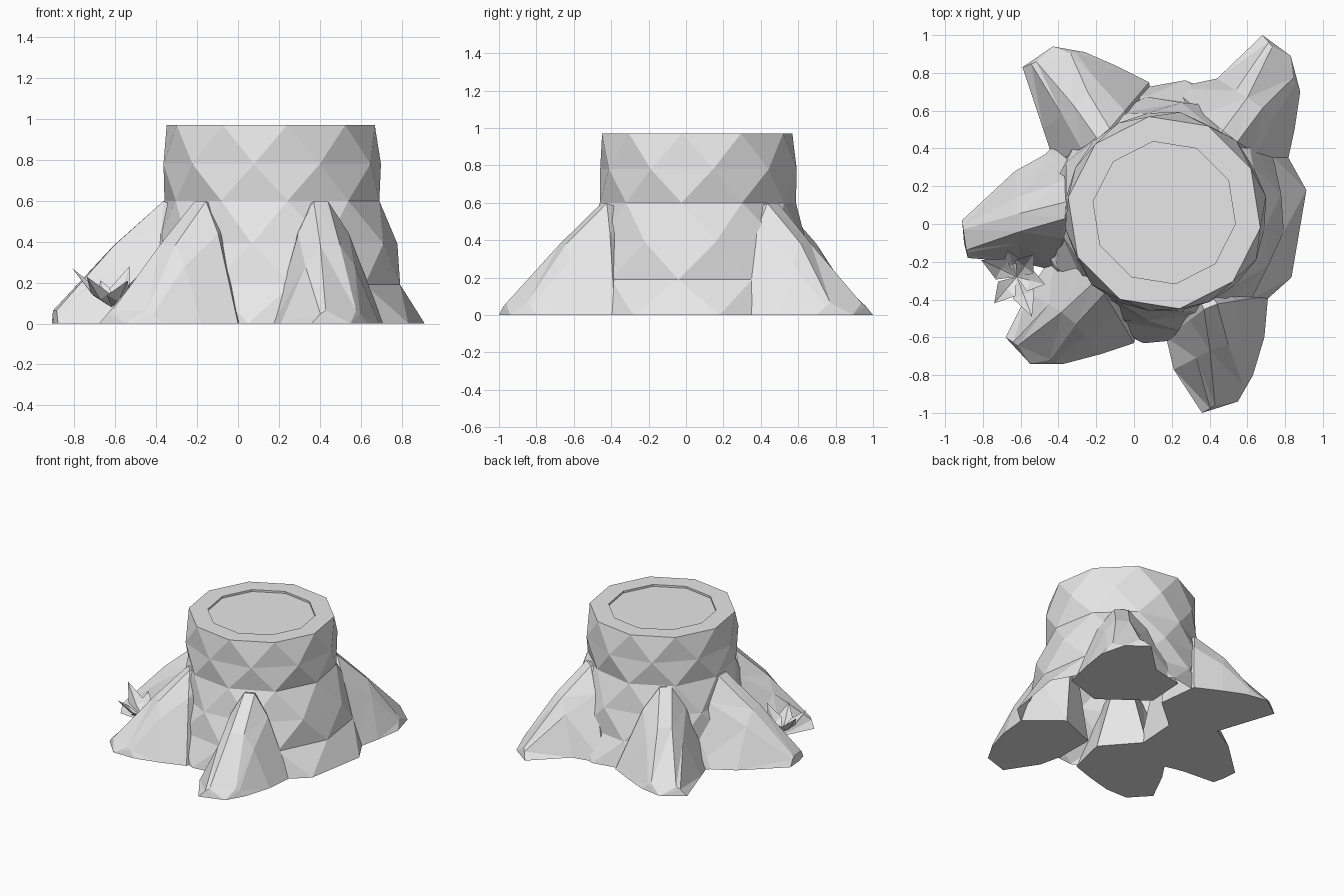
import bpy, bmesh, math, random
from mathutils import Vector

random.seed(4)
cube = bpy.data.objects.get("Cube")
if cube:
    bpy.data.objects.remove(cube)

grey = bpy.data.materials.new("pale grey wood")
grey.use_nodes = True
grey.diffuse_color = (0.8, 0.8, 0.8, 1)
grey.node_tree.nodes["Principled BSDF"].inputs["Base Color"].default_value = (0.8, 0.8, 0.8, 1)


def add(name, verts, faces):
    mesh = bpy.data.meshes.new(name)
    mesh.from_pydata([tuple(v) for v in verts], [], faces)
    mesh.materials.append(grey)
    bm = bmesh.new()
    bm.from_mesh(mesh)
    quads = [f for f in bm.faces if len(f.verts) == 4]
    bmesh.ops.triangulate(bm, faces=quads, quad_method='SHORT_EDGE')
    bmesh.ops.recalc_face_normals(bm, faces=bm.faces)
    bm.to_mesh(mesh)
    bm.free()
    obj = bpy.data.objects.new(name, mesh)
    bpy.context.collection.objects.link(obj)


# Trunk: staggered rings (height, radius, swell to the left side), with a sunken cut face
SIDES = 10
CENTRE = Vector((0.16, 0.06, 0))
rings = [(0, 0.7, 0.09), (0.19, 0.63, 0.03), (0.39, 0.575, 0.1),
         (0.6, 0.525, 0.01), (0.78, 0.535, 0.02), (0.97, 0.515, 0)]
verts, faces = [], []
for k, (z, r, swell) in enumerate(rings):
    for i in range(SIDES):
        a = math.tau * (i + 0.5 * (k % 2) + 0.25) / SIDES
        wobble = 1 + random.uniform(-0.02, 0.02) * (0 < k < 5)
        reach = r * wobble * (1 + swell * max(0, math.cos(a)))
        verts.append(CENTRE + Vector((reach * math.cos(a), reach * math.sin(a), z)))
for k in range(len(rings) - 1):
    for i in range(SIDES):
        j = (i + 1) % SIDES
        a, b, c, d = k * SIDES + i, k * SIDES + j, (k + 1) * SIDES + i, (k + 1) * SIDES + j
        faces += [(a, b, c), (b, d, c)] if k % 2 == 0 else [(a, d, c), (a, b, d)]
rim = (len(rings) - 1) * SIDES
for z in (0.97, 0.955):
    start = len(verts)
    for i in range(SIDES):
        p = (verts[rim + i] - CENTRE) * 0.74
        verts.append(CENTRE + Vector((p.x, p.y, z)))
    for i in range(SIDES):
        j = (i + 1) % SIDES
        faces.append((start - SIDES + i, start - SIDES + j, start + j, start + i))
faces.append(tuple(range(len(verts) - SIDES, len(verts))))
add("trunk", verts, faces)


# Roots: rounded ridges lofted from inside the trunk to a blunt nose.
# Each side lists its inner, middle and tip points on the ground.
def root(name, peak, side_a, nose, side_b):
    peak, nose = Vector(peak), Vector(nose)
    side_a = [Vector(p) for p in side_a]
    side_b = [Vector(p) for p in side_b]
    tip = (side_a[2] + side_b[2] + nose) / 3
    spine = [peak.lerp(CENTRE.xy, 0.3), peak, peak.lerp(tip, 0.45), tip]
    side_a.insert(0, side_a[0].lerp(CENTRE.xy, 0.45))
    side_b.insert(0, side_b[0].lerp(CENTRE.xy, 0.45))
    heights = [0.55, 0.61, 0.39, 0.065]
    ridges = [0.85, 0.87, 0.8, 0.45]
    verts, faces = [], []
    for s, h, t, a, b in zip(spine, heights, ridges, side_a, side_b):
        loop = [(a, 0, 0), (a, t * 0.62, 0.72), (a, t, 0.98),
                (b, t, 0.98), (b, t * 0.62, 0.72), (b, 0, 0)]
        for base, blend, rise in loop:
            p = base.lerp(s, blend)
            verts.append((p.x, p.y, h * rise))
    for k in range(3):
        for i in range(6):
            j = (i + 1) % 6
            faces.append((k * 6 + i, k * 6 + 6 + i, k * 6 + 6 + j, k * 6 + j))
    verts.append((nose.x, nose.y, 0))
    last = len(verts) - 1
    faces += [(last - 6 + i, last - 6 + (i + 1) % 6, last) for i in range(6)]
    faces.append(tuple(range(6)))
    add(name, verts, faces)


root("back_left_root", (0.51, 0.46), [(0.8, 0.27), (0.85, 0.5), (0.88, 0.7)],
     (0.83, 0.89), [(0.2, 0.72), (0.44, 0.77), (0.68, 1.0)])
root("back_right_root", (-0.16, 0.47), [(0.08, 0.75), (-0.1, 0.84), (-0.26, 0.91)],
     (-0.43, 0.94), [(-0.42, 0.32), (-0.48, 0.5), (-0.59, 0.83)])
root("right_root", (-0.36, 0.07), [(-0.36, 0.43), (-0.63, 0.28), (-0.91, 0.02)],
     (-0.9, -0.1), [(-0.4, -0.25), (-0.62, -0.2), (-0.88, -0.18)])
root("front_right_root", (-0.18, -0.33), [(-0.42, -0.15), (-0.56, -0.36), (-0.68, -0.6)],
     (-0.55, -0.74), [(0.0, -0.63), (-0.18, -0.69), (-0.37, -0.74)])
root("front_left_root", (0.4, -0.43), [(0.17, -0.6), (0.21, -0.77), (0.36, -1.0)],
     (0.55, -0.94), [(0.71, -0.38), (0.69, -0.6), (0.63, -0.8)])

# Sprig: folded pointed leaves around a low heart
heart = Vector((-0.62, -0.28, 0.08))
verts, faces = [], []
for tip in [(-0.81, -0.19, 0.27), (-0.74, -0.42, 0.23), (-0.54, -0.49, 0.21),
            (-0.47, -0.32, 0.25), (-0.53, -0.16, 0.28), (-0.67, -0.14, 0.21)]:
    tip = Vector(tip)
    out = tip - heart
    side = Vector((-out.y, out.x, 0)).normalized() * 0.06
    mid = heart + out * 0.45
    n = len(verts)
    verts += [heart, mid + side, tip, mid - side, mid - Vector((0, 0, 0.03))]
    faces += [(n, n + 4, n + 1), (n + 1, n + 4, n + 2), (n + 2, n + 4, n + 3), (n + 3, n + 4, n)]
add("sprig_leaves", verts, faces)
